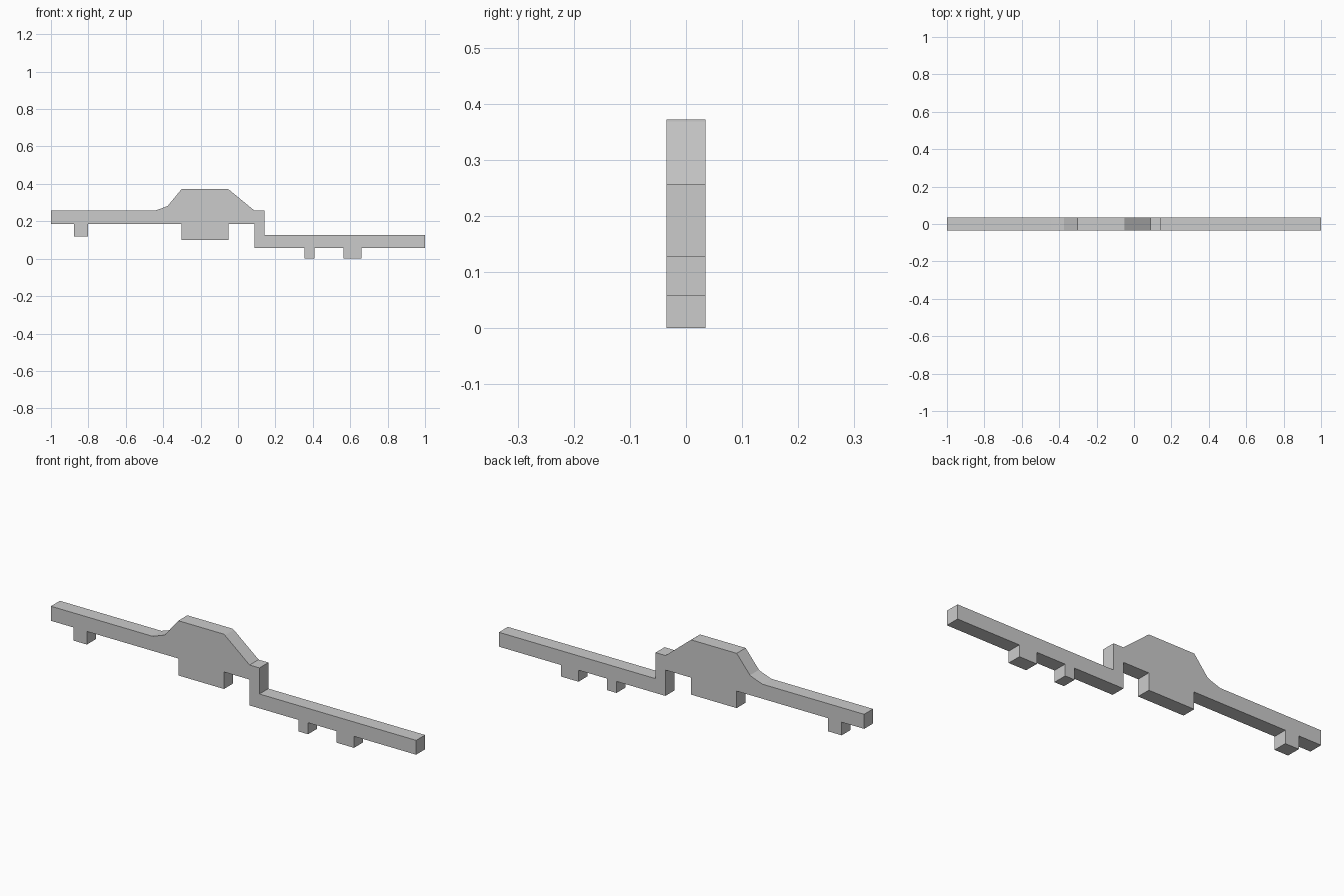
import bpy
import bmesh

if "Cube" in bpy.data.objects:
    bpy.data.objects.remove(bpy.data.objects["Cube"])

HALF_WIDTH = 0.035


def tooth(x0, x1, root, tip):
    # Square tab hanging below the bar
    return [(x0, root), (x0, tip), (x1, tip), (x1, root)]


def extrude_profile(name, points):
    # Closed XZ outline pushed through the width in y
    bm = bmesh.new()
    face = bm.faces.new([bm.verts.new((x, -HALF_WIDTH, z)) for x, z in points])
    ext = bmesh.ops.extrude_face_region(bm, geom=[face])
    moved = [v for v in ext["geom"] if isinstance(v, bmesh.types.BMVert)]
    bmesh.ops.translate(bm, verts=moved, vec=(0, 2 * HALF_WIDTH, 0))
    bmesh.ops.recalc_face_normals(bm, faces=bm.faces)
    mesh = bpy.data.meshes.new(name)
    bm.to_mesh(mesh)
    bm.free()
    obj = bpy.data.objects.new(name, mesh)
    bpy.context.collection.objects.link(obj)
    return obj


# Underside: upper bar, centre block, step, lower bar with two tabs
underside = [(-1, 0.185)]
underside += tooth(-0.877, -0.803, 0.185, 0.12)
underside += tooth(-0.302, -0.052, 0.185, 0.101)
underside += [(0.088, 0.185), (0.088, 0.057)]
underside += tooth(0.356, 0.408, 0.057, 0.0)
underside += tooth(0.564, 0.66, 0.057, 0.0)
underside += [(1, 0.057)]

# Top side: lower bar, step, raised hump with sloped shoulders
top_side = [
    (1, 0.128), (0.142, 0.128), (0.142, 0.257), (0.088, 0.257),
    (-0.047, 0.368), (-0.054, 0.372), (-0.302, 0.372),
    (-0.375, 0.283), (-0.395, 0.274), (-0.444, 0.257), (-1, 0.257),
]

extrude_profile("stepped_bar", underside + top_side)
